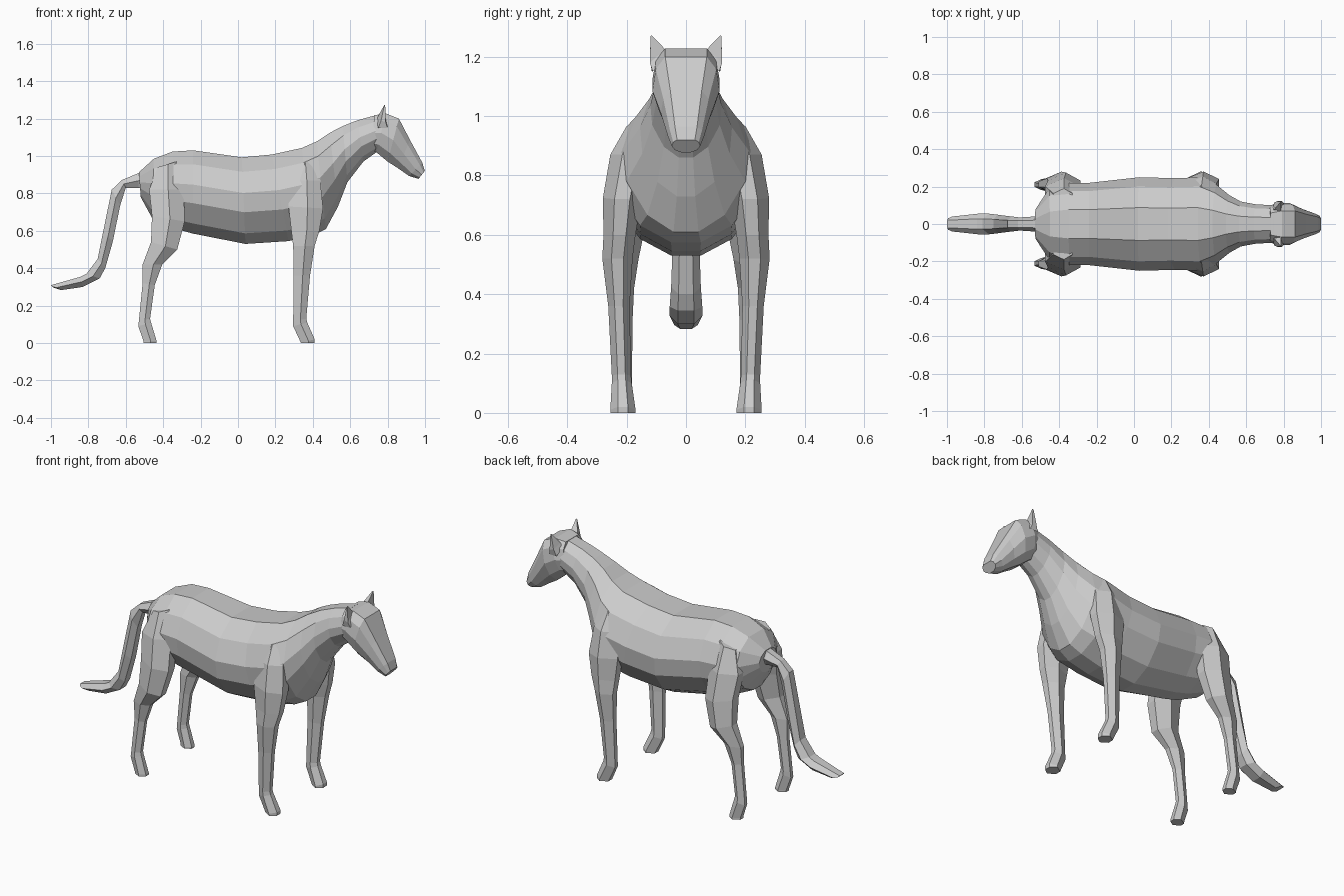
import bpy, bmesh, math
from mathutils import Vector


def loft(name, rings, mirror=False):
    """Skin a list of equal-length point rings, cap both ends."""
    bm = bmesh.new()
    vr = [[bm.verts.new(p) for p in r] for r in rings]
    n = len(vr[0])
    for a, b in zip(vr, vr[1:]):
        for i in range(n):
            j = (i + 1) % n
            bm.faces.new((a[i], a[j], b[j], b[i]))
    bm.faces.new(vr[0])
    bm.faces.new(vr[-1])
    bmesh.ops.recalc_face_normals(bm, faces=bm.faces)
    me = bpy.data.meshes.new(name)
    bm.to_mesh(me)
    bm.free()
    ob = bpy.data.objects.new(name, me)
    bpy.context.collection.objects.link(ob)
    if mirror:
        ob.modifiers.new("Mirror", 'MIRROR').use_axis = (False, True, False)
    return ob


def section(profile, xt, zt, xb, zb, w):
    """Symmetric ring from a half profile (side, height), between top and bottom points."""
    top, bot = Vector((xt, 0, zt)), Vector((xb, 0, zb))
    half = [bot.lerp(top, t) + Vector((0, s * w, 0)) for s, t in profile]
    return half + [Vector((p.x, -p.y, p.z)) for p in reversed(half)]


def leg(name, rows):
    """Six-sided limb from (z front, z back, x back, x front, y inner, y outer) rows."""
    rings = []
    for zf, zb, x0, x1, y0, y1 in rows:
        cx, cy, rx, ry = (x0 + x1) / 2, (y0 + y1) / 2, (x1 - x0) / 2, (y1 - y0) / 2
        ring = []
        for u, v in ((1, -.4), (1, .4), (0.1, 1), (-1, .4), (-1, -.4), (0.1, -1)):
            ring.append((cx + u * rx, cy + v * ry, zb + (zf - zb) * (u + 1) / 2))
        rings.append(ring)
    return loft(name, rings, mirror=True)


# Torso and neck: top x, top z, bottom x, bottom z, half width
trunk = [(.2, 0), (.62, .12), (.95, .36), (1, .58), (.8, .82), (.35, .985)]
torso = [
    (-.53, .915, -.52, .78, .08),
    (-.45, .99, -.46, .67, .19),
    (-.35, 1.03, -.33, .61, .22),
    (-.24, 1.037, -.24, .585, .22),
    (.02, 1.0, .04, .53, .25),
    (.18, 1.015, .27, .545, .245),
    (.34, 1.05, .40, .575, .25),
    (.42, 1.085, .47, .61, .21),
    (.49, 1.13, .535, .73, .155),
    (.56, 1.165, .585, .86, .12),
    (.64, 1.195, .67, .97, .105),
    (.75, 1.225, .74, 1.02, .10),
]
loft("body_and_neck", [section(trunk, *r) for r in torso])

# Head: flat forehead tapering to the muzzle
skull = [(.35, 0), (.8, .2), (1, .5), (.9, .82), (.62, 1)]
head = [
    (.73, 1.218, .71, 1.03, .095),
    (.79, 1.228, .74, 1.02, .113),
    (.86, 1.20, .80, .97, .113),
    (.92, 1.085, .855, .935, .085),
    (.985, .965, .915, .893, .06),
    (.999, .92, .965, .878, .048),
]
loft("head", [section(skull, *r) for r in head])

# Ears: small pointed pyramids
ear = [[(.74, .075, 1.19), (.795, .06, 1.20), (.80, .112, 1.15), (.75, .115, 1.15)],
       [(.75, .078, 1.215), (.785, .07, 1.225), (.79, .122, 1.18), (.765, .122, 1.19)],
       [(.782, .115, 1.272), (.787, .115, 1.272), (.787, .119, 1.27), (.782, .119, 1.27)]]
loft("ear", ear, mirror=True)

# Front legs, from shoulder to hoof
leg("front_leg", [
    (.98, .95, .30, .41, .10, .20),
    (.87, .87, .28, .44, .12, .255),
    (.72, .73, .27, .455, .15, .28),
    (.60, .60, .285, .435, .17, .278),
    (.52, .52, .295, .41, .18, .282),
    (.36, .36, .298, .385, .19, .262),
    (.13, .12, .295, .365, .185, .25),
    (.11, .09, .295, .37, .183, .25),
    (.02, .00, .337, .41, .17, .255),
    (.0, .0, .337, .41, .17, .255),
])

# Hind legs, from hip to hoof
leg("hind_leg", [
    (.97, .94, -.43, -.33, .10, .19),
    (.82, .82, -.475, -.29, .10, .245),
    (.65, .68, -.46, -.285, .13, .275),
    (.50, .54, -.465, -.325, .16, .28),
    (.42, .42, -.51, -.405, .175, .25),
    (.31, .32, -.51, -.445, .18, .235),
    (.13, .12, -.53, -.47, .182, .238),
    (.11, .09, -.533, -.465, .182, .24),
    (.01, .01, -.505, -.435, .175, .245),
    (.0, .0, -.505, -.435, .175, .245),
])

# Tail: flattened hexagonal sweep
tail_profile = [(.5, 0), (1, .5), (.5, 1)]
tail = [
    (-.47, .93, -.46, .82, .05),
    (-.54, .905, -.53, .83, .04),
    (-.62, .872, -.60, .83, .035),
    (-.675, .82, -.63, .735, .04),
    (-.72, .60, -.67, .54, .045),
    (-.75, .45, -.71, .40, .05),
    (-.81, .37, -.74, .345, .055),
    (-.84, .355, -.83, .30, .055),
    (-.998, .31, -.945, .283, .04),
    (-1.0, .308, -.99, .298, .03),
]
loft("tail", [section(tail_profile, *r) for r in tail])
